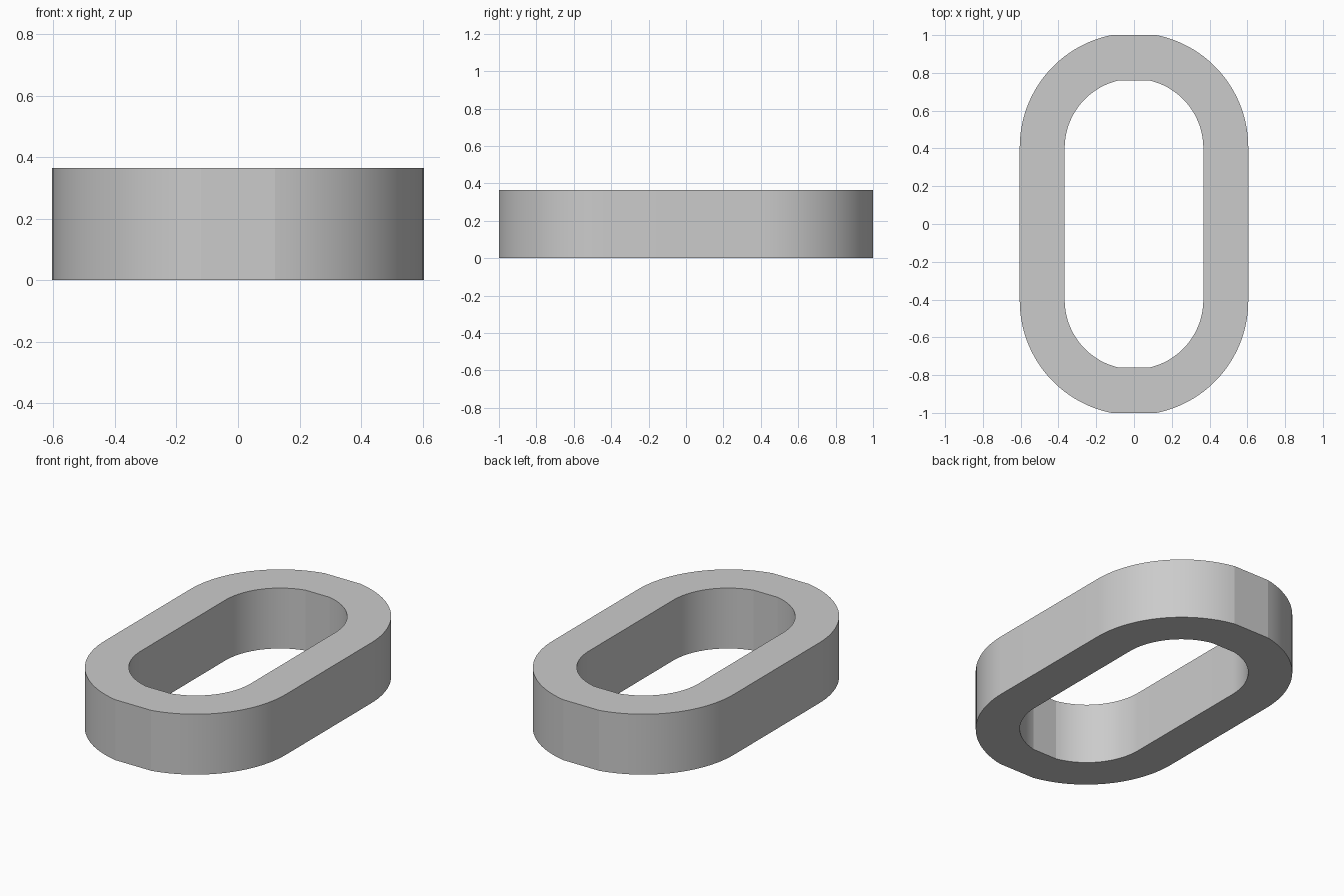
import bpy, bmesh, math

if "Cube" in bpy.data.objects:
    bpy.data.objects.remove(bpy.data.objects["Cube"])

H = 0.365
N = 24  # segments per rounded corner


def outline(half_width, centre_y, half_flat):
    """Stadium outline whose round ends are cut by a short flat."""
    end = math.acos(half_flat / half_width)
    quarter = [(half_width * math.cos(end * i / N),
                centre_y + half_width * math.sin(end * i / N)) for i in range(N + 1)]
    pts = quarter + [(-x, y) for x, y in reversed(quarter)]
    return pts + [(-x, -y) for x, y in pts]


# Outer and inner walls share the same point count, so they bridge into a ring
bm = bmesh.new()
loops = []
for pts in (outline(0.605, 0.407, 0.12), outline(0.367, 0.402, 0.08)):
    for z in (0, H):
        loops.append([bm.verts.new((x, y, z)) for x, y in pts])
ob, ot, ib, it = loops
for a, b in ((ob, ot), (ot, it), (it, ib), (ib, ob)):
    n = len(a)
    for i in range(n):
        j = (i + 1) % n
        bm.faces.new((a[i], a[j], b[j], b[i]))
bmesh.ops.recalc_face_normals(bm, faces=bm.faces)
mesh = bpy.data.meshes.new("oval_link")
bm.to_mesh(mesh)
bm.free()
link = bpy.data.objects.new("oval_link", mesh)
bpy.context.collection.objects.link(link)

# Smooth round ends, crisp rims and flats
bpy.context.view_layer.objects.active = link
link.select_set(True)
bpy.ops.object.shade_smooth_by_angle(angle=math.radians(9))
